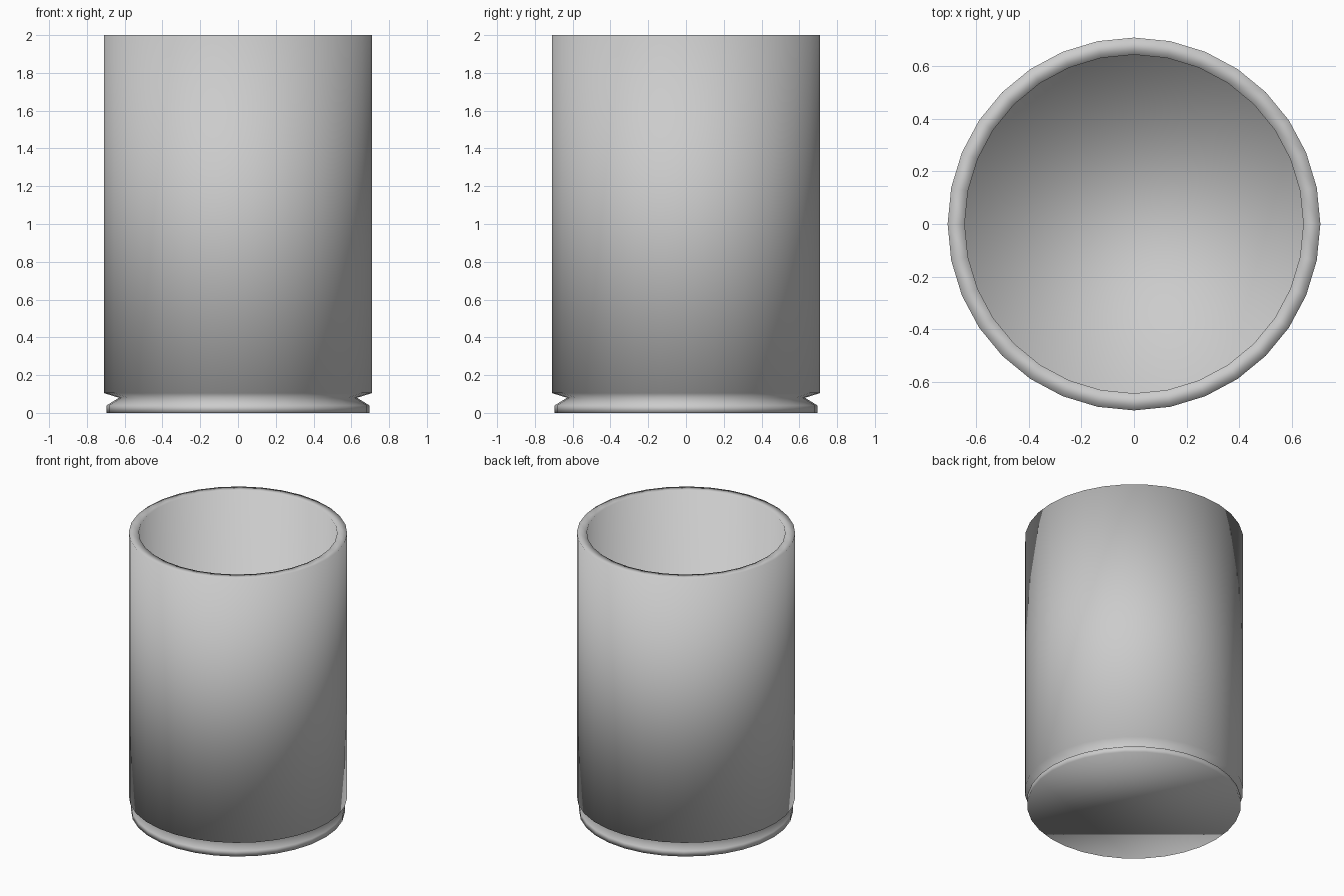
import bpy, bmesh, math

if "Cube" in bpy.data.objects:
    bpy.data.objects.remove(bpy.data.objects["Cube"])

SIDES = 32

# Cup profile (radius, height): base disc, rim groove, outer wall, lip, inner wall, floor
profile = [(0.695, 0.0), (0.695, 0.04), (0.63, 0.08), (0.71, 0.105),
           (0.71, 2.0), (0.645, 2.0), (0.645, 0.12)]

bm = bmesh.new()
rings = []
for r, z in profile:
    rings.append([bm.verts.new((r * math.cos(2 * math.pi * i / SIDES),
                                r * math.sin(2 * math.pi * i / SIDES), z))
                  for i in range(SIDES)])

# Walls between successive rings
for a, b in zip(rings, rings[1:]):
    for i in range(SIDES):
        j = (i + 1) % SIDES
        bm.faces.new((a[i], a[j], b[j], b[i]))

# Underside and inner floor
bm.faces.new(rings[0][::-1])
bm.faces.new(rings[-1])
bmesh.ops.recalc_face_normals(bm, faces=bm.faces)
for f in bm.faces:
    f.smooth = True

mesh = bpy.data.meshes.new("cup_body")
bm.to_mesh(mesh)
bm.free()
cup = bpy.data.objects.new("cup_body", mesh)
bpy.context.collection.objects.link(cup)
